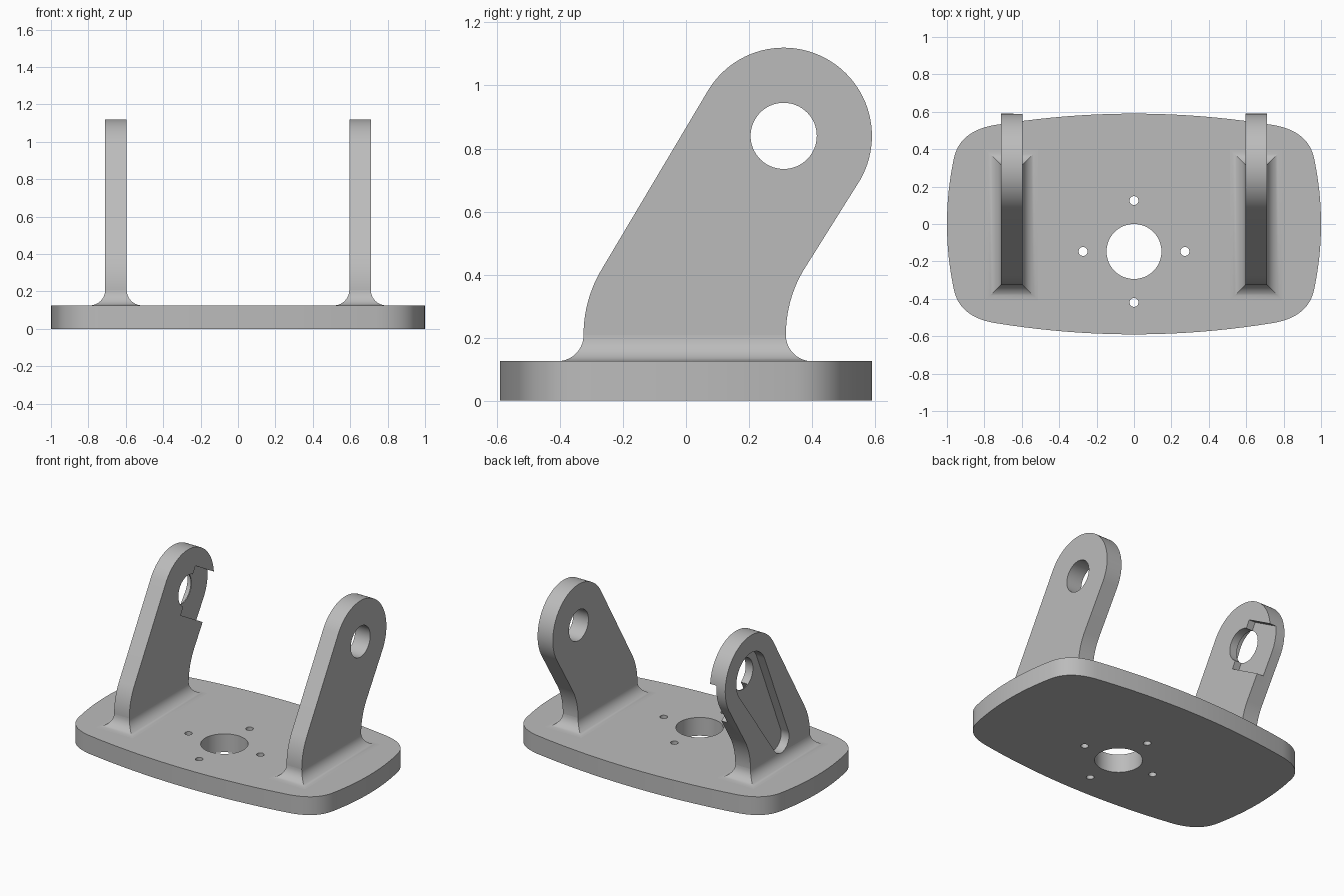
import bpy, bmesh, math
from mathutils import Vector

if "Cube" in bpy.data.objects:
    bpy.data.objects.remove(bpy.data.objects["Cube"])

grey = bpy.data.materials.new("plain grey")
grey.use_nodes = True
GREY = (0.5, 0.5, 0.5, 1)
grey.diffuse_color = GREY
grey.node_tree.nodes["Principled BSDF"].inputs["Base Color"].default_value = GREY

PLATE_H = 0.125          # plate thickness
ARM_IN, ARM_OUT = 0.595, 0.71
FILLET = 0.083
PIVOT = Vector((0.31, 0.84))       # pivot hole centre in (y, z)
LEAN = math.radians(60)
ALONG = Vector((math.cos(LEAN), math.sin(LEAN)))
ACROSS = Vector((ALONG.y, -ALONG.x))


def arc(c, r, a0, a1, n):
    return [(c[0] + r * math.cos(math.radians(a0 + (a1 - a0) * i / n)),
             c[1] + r * math.sin(math.radians(a0 + (a1 - a0) * i / n))) for i in range(n + 1)]


def circle(c, r, n=48):
    return arc(c, r, 0, 360, n)[:-1]


def loft(name, rings):
    """Skin a stack of equal-length rings and cap both ends."""
    bm = bmesh.new()
    loops = [[bm.verts.new(p) for p in ring] for ring in rings]
    n = len(loops[0])
    for a, b in zip(loops, loops[1:]):
        for i in range(n):
            j = (i + 1) % n
            bm.faces.new((a[i], a[j], b[j], b[i]))
    bm.faces.new(loops[0])
    bm.faces.new(loops[-1])
    bmesh.ops.recalc_face_normals(bm, faces=bm.faces)
    me = bpy.data.meshes.new(name)
    bm.to_mesh(me)
    bm.free()
    me.materials.append(grey)
    ob = bpy.data.objects.new(name, me)
    bpy.context.scene.collection.objects.link(ob)
    return ob


def prism_z(name, pts, z0, z1):
    return loft(name, [[(x, y, z) for x, y in pts] for z in (z0, z1)])


def prism_x(name, pts, x0, x1):
    return loft(name, [[(x, y, z) for y, z in pts] for x in (x0, x1)])


def cut(ob, cutters):
    for c in cutters:
        m = ob.modifiers.new("cut", 'BOOLEAN')
        m.operation, m.solver, m.object = 'DIFFERENCE', 'EXACT', c
    bpy.context.view_layer.update()
    deps = bpy.context.evaluated_depsgraph_get()
    me = bpy.data.meshes.new_from_object(ob.evaluated_get(deps))
    ob.modifiers.clear()
    ob.data = me


# Base plate: bowed sides with rounded corners, one quarter mirrored twice
def quarter():
    pts = [(1 - 0.3 * y * y, y) for y in (0.35 * i / 6 for i in range(7))]
    p, q = Vector(pts[-1]), Vector((0.74, 0.53))
    k = Vector((0.932, 0.499))
    for i in range(1, 16):
        t = i / 16
        pts.append(tuple(p * (1 - t) ** 2 + k * 2 * t * (1 - t) + q * t * t))
    return pts + [(x, 0.59 - 0.11 * x * x) for x in (0.74 - 0.74 * i / 10 for i in range(11))]


q1 = quarter()
half = q1 + [(-x, y) for x, y in reversed(q1[:-1])]
outline = half + [(x, -y) for x, y in reversed(half[1:-1])]
plate = prism_z("base_plate", outline, 0, PLATE_H)

# Centre bore and four screw holes
BORE = (0, -0.147)
helpers = [prism_z("bore_cutter", circle(BORE, 0.147, 64), -0.1, 0.3)]
for i in range(4):
    a = i * math.pi / 2
    c = (BORE[0] + 0.272 * math.cos(a), BORE[1] + 0.272 * math.sin(a))
    helpers.append(prism_z("screw_cutter", circle(c, 0.024, 24), -0.1, 0.3))
cut(plate, helpers)

# Arm side profile: upright foot bending into a leaning arm with a round head
Y0, Y1, BEND = -0.325, 0.317, 0.4
profile = [(Y1, 0.1)] + arc((Y1 + BEND, 0.21), BEND, 180, 150, 10)
profile += arc(PIVOT, 0.28, -30, 150, 48)
profile += arc((Y0 + BEND, 0.21), BEND, 150, 180, 10) + [(Y0, 0.1)]

# Tapered pocket along the arm, and a notch from the pivot to the rear edge
HUB_R, TIP_R, REACH = 0.16, 0.085, 0.65
tip = PIVOT - ALONG * REACH
taper = 90 - math.degrees(math.asin((HUB_R - TIP_R) / REACH))
pocket = arc(PIVOT, HUB_R, 60 - 180 + taper, 60 + 180 - taper, 40)
pocket += arc(tip, TIP_R, 60 + 180 - taper, 60 + 180 + taper, 24)
notch = [PIVOT + ALONG * a + ACROSS * b
         for a, b in ((-HUB_R, 0), (-HUB_R, 0.6), (HUB_R, 0.6), (HUB_R, 0))]
pivot_cutter = prism_x("pivot_cutter", circle(PIVOT, 0.105, 64), -1, 1)
pocket_cutter = prism_x("pocket_cutter", pocket, -1, -ARM_OUT + 0.06)
notch_cutter = prism_x("notch_cutter", notch, -ARM_IN - 0.048, 0)
helpers += [pivot_cutter, pocket_cutter, notch_cutter]


def fillet_rings(x0, x1):
    rings = []
    for i in range(11):
        a = math.pi / 2 * i / 10
        d = FILLET * (1 - math.sin(a))
        z = PLATE_H + FILLET * (1 - math.cos(a))
        rings.append([(x0 - d, Y0 - d, z), (x1 + d, Y0 - d, z),
                      (x1 + d, Y1 + d, z), (x0 - d, Y1 + d, z)])
    return rings


parts = [plate]
for side, x0, x1 in (("left", ARM_IN, ARM_OUT), ("right", -ARM_OUT, -ARM_IN)):
    arm = prism_x(side + "_arm", profile, x0, x1)
    foot = loft(side + "_arm_fillet", fillet_rings(x0, x1))
    cut(arm, [pivot_cutter] + ([pocket_cutter, notch_cutter] if side == "right" else []))
    if side == "right":
        cut(foot, [pocket_cutter])
    parts += [arm, foot]

# Remove cutters, then smooth the curved walls
for h in helpers:
    bpy.data.objects.remove(h)
bpy.ops.object.select_all(action='DESELECT')
for ob in parts:
    ob.select_set(True)
bpy.context.view_layer.objects.active = plate
bpy.ops.object.shade_smooth_by_angle(angle=math.radians(30))
